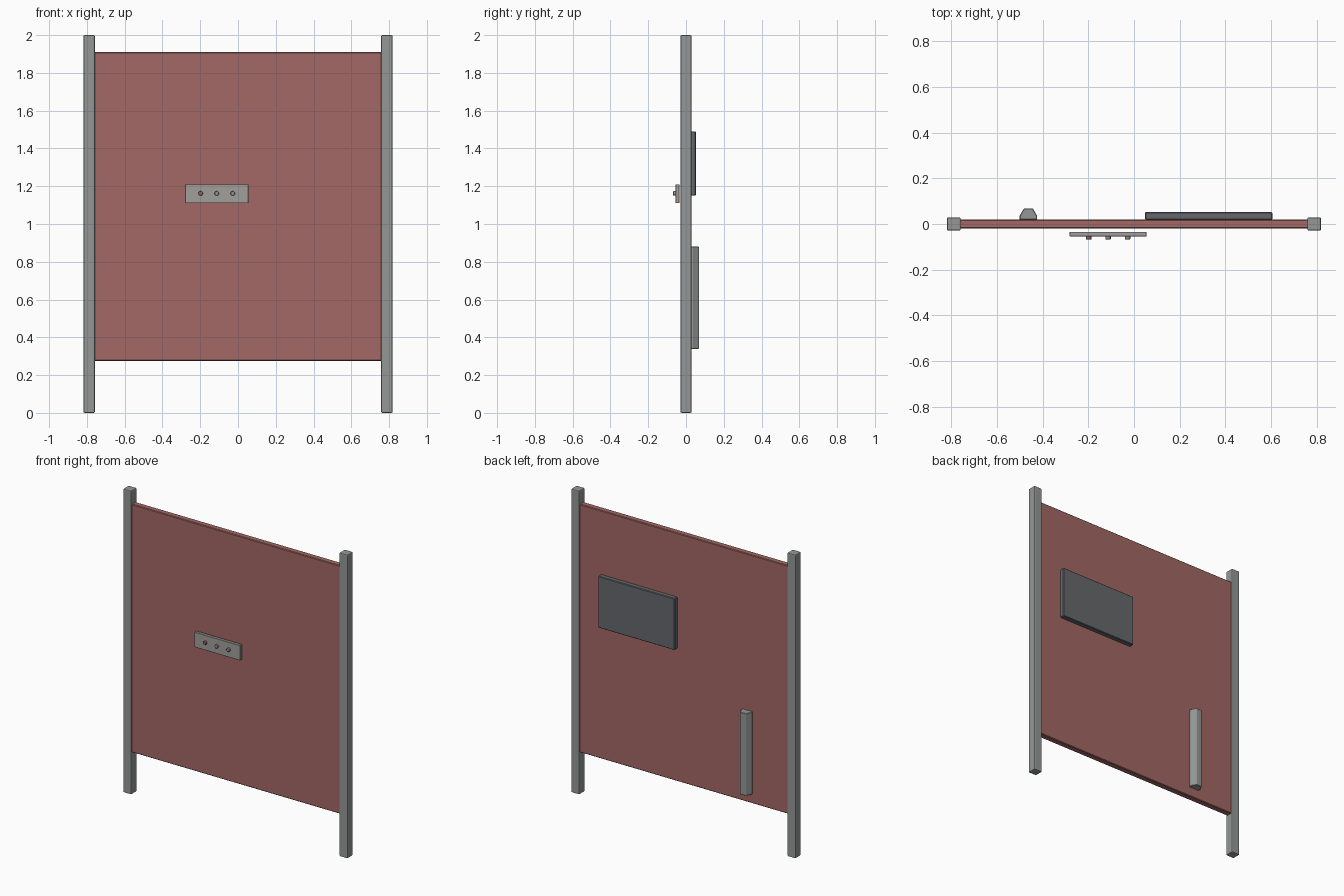
import bpy, bmesh, math
from mathutils import Matrix

if "Cube" in bpy.data.objects:
    bpy.data.objects.remove(bpy.data.objects["Cube"])


def material(name, rgb):
    m = bpy.data.materials.new(name)
    m.diffuse_color = (*rgb, 1)
    m.use_nodes = True
    m.node_tree.nodes["Principled BSDF"].inputs["Base Color"].default_value = m.diffuse_color
    return m


RED = material("red_panel", (0.36, 0.14, 0.13))
DARK = material("dark_screen", (0.13, 0.14, 0.15))
PLATE = material("plate_grey", (0.36, 0.35, 0.33))
STEEL = material("post_grey", (0.30, 0.31, 0.31))


def finish(bm, name, mat, bevel=0.0, segments=1):
    bmesh.ops.recalc_face_normals(bm, faces=bm.faces[:])
    me = bpy.data.meshes.new(name)
    bm.to_mesh(me)
    bm.free()
    me.materials.append(mat)
    ob = bpy.data.objects.new(name, me)
    bpy.context.collection.objects.link(ob)
    if bevel:
        mod = ob.modifiers.new("bevel", "BEVEL")
        mod.width, mod.segments = bevel, segments
    return ob


def box(name, x, y, z, mat, bevel=0.0, segments=1):
    bm = bmesh.new()
    bmesh.ops.create_cube(bm, size=1)
    for v in bm.verts:
        for i, (lo, hi) in enumerate((x, y, z)):
            v.co[i] = lo if v.co[i] < 0 else hi
    return finish(bm, name, mat, bevel, segments)


# Posts and door-sized panel
for side, x in (("left", (-0.818, -0.758)), ("right", (0.758, 0.818))):
    box(side + "_post", x, (-0.029, 0.029), (0, 2), STEEL, 0.006, 2)
box("panel", (-0.765, 0.765), (-0.02, 0.02), (0.275, 1.91), RED, 0.004)

# Rear screen plate
box("rear_plate", (0.048, 0.605), (0.018, 0.052), (1.15, 1.49), DARK, 0.004)

# Front control plate with three round knobs
box("front_plate", (-0.281, 0.055), (-0.055, -0.034), (1.11, 1.21), PLATE, 0.002)
for i in range(3):
    bm = bmesh.new()
    place = Matrix.Translation((-0.198 + 0.085 * i, -0.060, 1.162)) @ Matrix.Rotation(math.pi / 2, 4, "X")
    bmesh.ops.create_cone(bm, cap_ends=True, segments=16, radius1=0.012,
                          radius2=0.012, depth=0.016, matrix=place)
    finish(bm, f"knob_{i + 1}", STEEL if i else RED, 0.002)

# Rear vertical bar, chamfered profile extruded upwards
profile = [(-0.500, 0.018), (-0.500, 0.036), (-0.482, 0.068),
           (-0.442, 0.068), (-0.424, 0.036), (-0.424, 0.018)]
bm = bmesh.new()
face = bm.faces.new([bm.verts.new((x, y, 0.338)) for x, y in profile])
ext = bmesh.ops.extrude_face_region(bm, geom=[face])
top = [g for g in ext["geom"] if isinstance(g, bmesh.types.BMVert)]
bmesh.ops.translate(bm, verts=top, vec=(0, 0, 0.542))
if not face.is_valid or len(face.link_faces if hasattr(face, "link_faces") else []) == 0:
    bmesh.ops.holes_fill(bm, edges=bm.edges[:])
finish(bm, "rear_bar", STEEL, 0.003)
